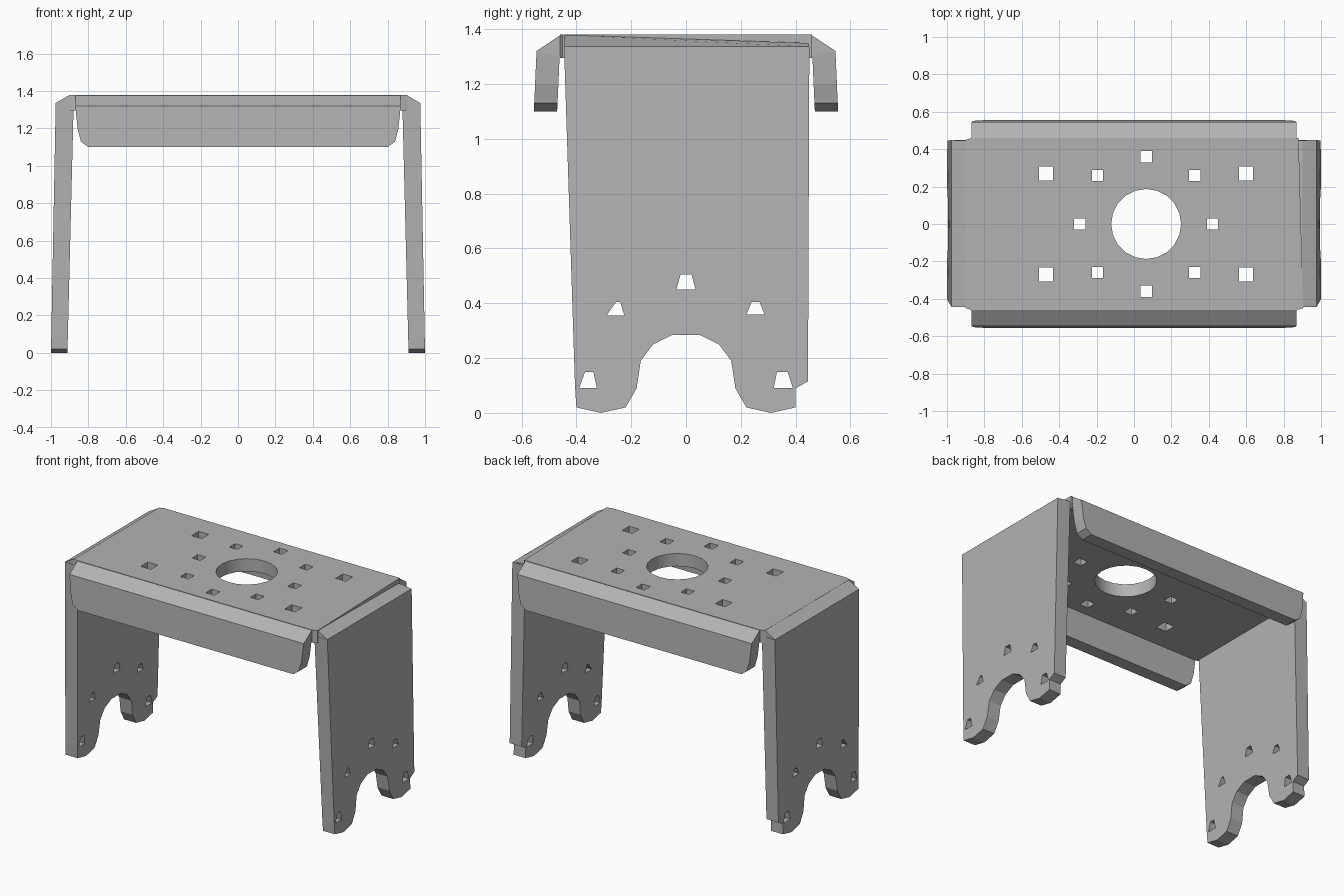
import bpy, bmesh
from math import cos, sin, pi, radians

cube = bpy.data.objects.get("Cube")
if cube:
    bpy.data.objects.remove(cube, do_unlink=True)

grey = bpy.data.materials.new("metal grey")
grey.use_nodes = True
colour = (0.45, 0.45, 0.45, 1)
grey.diffuse_color = colour
grey.node_tree.nodes["Principled BSDF"].inputs["Base Color"].default_value = colour


def sheet(name, outline, holes, place):
    """Fill an outline with holes, give it two layers and map (u, v, layer) to space."""
    bm = bmesh.new()
    edges = []
    for loop in [outline] + holes:
        vs = [bm.verts.new((u, v, 0)) for u, v in loop]
        edges += [bm.edges.new((vs[i - 1], vs[i])) for i in range(len(vs))]
    bmesh.ops.triangle_fill(bm, use_beauty=True, edges=edges, normal=(0, 0, 1))
    faces = list(bm.faces)
    rim = [e for e in bm.edges if len(e.link_faces) == 1]
    twin = {v: bm.verts.new((v.co.x, v.co.y, 1)) for v in list(bm.verts)}
    for f in faces:
        bm.faces.new([twin[v] for v in reversed(f.verts)])
    for e in rim:
        a, b = e.verts
        bm.faces.new((a, b, twin[b], twin[a]))
    for v in bm.verts:
        v.co = place(*v.co)
    bmesh.ops.recalc_face_normals(bm, faces=bm.faces)
    mesh = bpy.data.meshes.new(name)
    bm.to_mesh(mesh)
    bm.free()
    mesh.materials.append(grey)
    obj = bpy.data.objects.new(name, mesh)
    bpy.context.collection.objects.link(obj)
    return obj


def square(x, y, size):
    h = size / 2
    return [(x - h, y - h), (x + h, y - h), (x + h, y + h), (x - h, y + h)]


def wedge(z0, z1, a, b, c, d):
    """Four-sided hole: bottom from a to b, top from d to c."""
    return [(a, z0), (b, z0), (c, z1), (d, z1)]


# Top plate with a round opening and a ring of square holes
cx = 0.065
holes = [[(cx + 0.187 * cos(i * pi / 10), 0.187 * sin(i * pi / 10)) for i in range(20)]]
for s in (-1, 1):
    holes += [square(cx + s * 0.535, t * 0.27, 0.075) for t in (-1, 1)]
    holes += [square(cx + s * 0.26, t * 0.26, 0.06) for t in (-1, 1)]
    holes += [square(cx + s * 0.355, 0, 0.06), square(cx, s * 0.36, 0.063)]
plate = sheet("top_plate",
              [(-0.9, -0.45), (-0.87, -0.46), (0.87, -0.46), (0.905, -0.45),
               (0.88, 0.46), (-0.87, 0.46), (-0.9, 0.45)],
              holes, lambda u, v, t: (u, v, 1.38 - 0.085 * t))
bpy.context.view_layer.objects.active = plate
plate.select_set(True)
bpy.ops.object.shade_smooth_by_angle(angle=radians(30))

# Legs: tapered plates leaning inward, with an arch between two rounded feet
arch = [(0.40, 0.02), (0.31, 0), (0.22, 0.02), (0.18, 0.09),
        (0.165, 0.19), (0.12, 0.25), (0.05, 0.285)]
leg_outline = ([(-0.445, 1.337), (-0.405, 0.1)] + [(-y, z) for y, z in arch]
               + arch[::-1] + [(0.40, 0.09), (0.445, 0.115), (0.45, 1.337)])
leg_holes = [
    wedge(0.45, 0.505, -0.035, 0.035, 0.02, -0.02),
    wedge(0.355, 0.405, -0.29, -0.225, -0.24, -0.255),
    wedge(0.358, 0.405, 0.22, 0.287, 0.268, 0.24),
    wedge(0.09, 0.15, -0.39, -0.325, -0.338, -0.368),
    wedge(0.09, 0.15, 0.32, 0.39, 0.37, 0.332),
]
for side, s in (("left", 1), ("right", -1)):
    sheet(side + "_leg", leg_outline, leg_holes,
          lambda u, v, t: (s * (1 - 0.019 * v - t * (0.088 + 0.006 * v)), u, v))

    # Bent corner joining leg to plate; the left one dips toward the back
    dip = 0.03 if s == 1 else 0
    corner = [(0.87, 1.38), (0.9, 1.38), (0.975, 1.337), (0.885, 1.3), (0.87, 1.3)]
    sheet(side + "_corner", corner, [],
          lambda u, v, t: (s * u, -0.443 + 0.89 * t,
                           v - 0.001 - (dip * t if v > 1.35 else 0)))

# Front and back flanges with rounded lower corners, and the bend above each
half = [(0.80, 1.10), (0.84, 1.13), (0.858, 1.2), (0.87, 1.32)]
flange_outline = half + [(-x, z) for x, z in half[::-1]]
bend = [(0.43, 1.379), (0.457, 1.379), (0.545, 1.32), (0.465, 1.30), (0.43, 1.296)]
for side, s in (("front", -1), ("back", 1)):
    sheet(side + "_flange", flange_outline, [],
          lambda u, v, t: (u, s * (0.555 - 0.045 * (v - 1.1) - 0.085 * t), v))
    sheet(side + "_bend", bend, [],
          lambda u, v, t: ((2 * t - 1) * 0.87, s * u, v))
